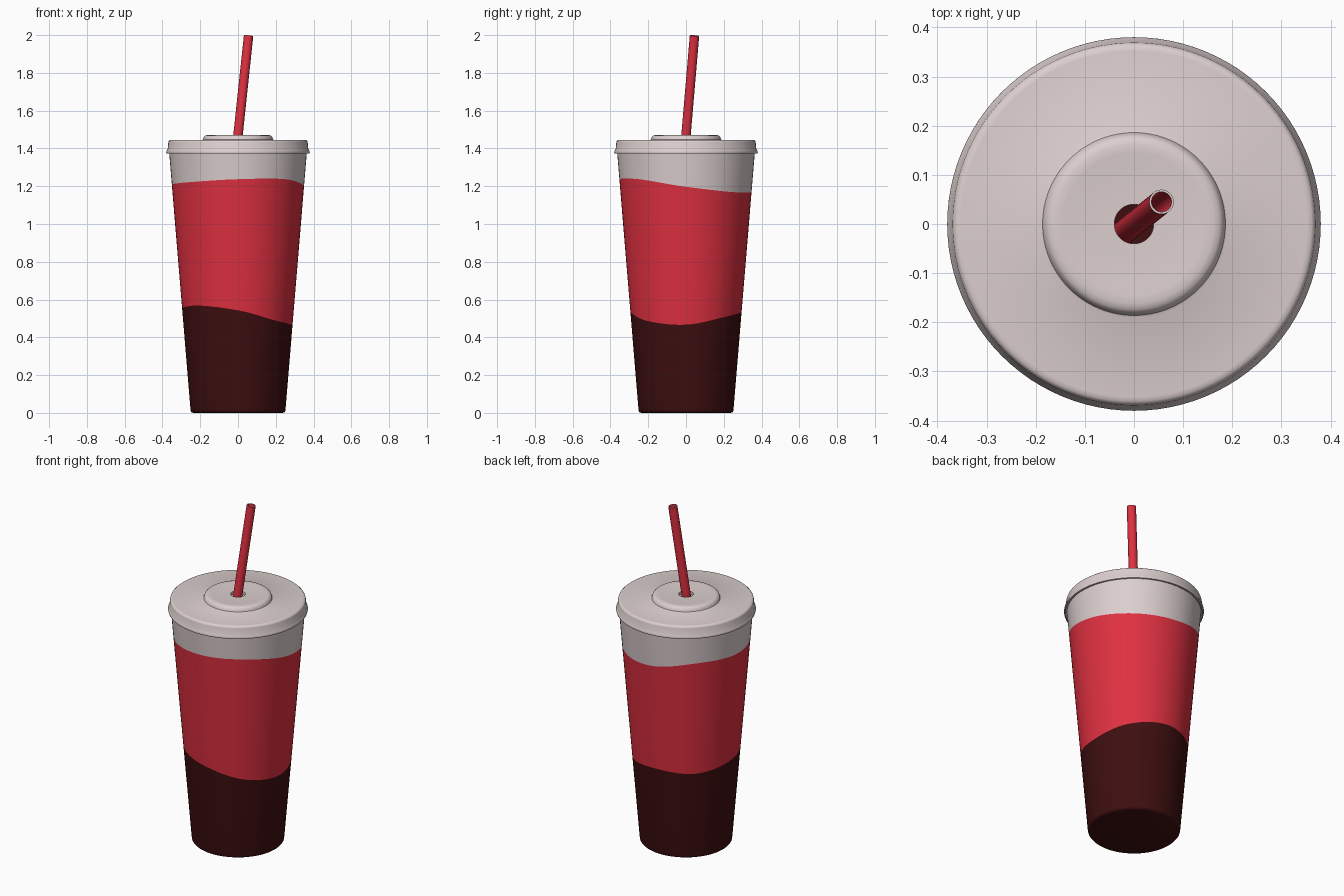
import bpy, bmesh, math
from mathutils import Vector

cube = bpy.data.objects.get("Cube")
if cube:
    bpy.data.objects.remove(cube)


def material(name, rgb):
    m = bpy.data.materials.new(name)
    m.use_nodes = True
    m.diffuse_color = (*rgb, 1)
    m.node_tree.nodes["Principled BSDF"].inputs["Base Color"].default_value = (*rgb, 1)
    return m


pale = material("pale grey", (0.72, 0.62, 0.62))
red = material("red", (0.74, 0.03, 0.052))
dark = material("dark maroon", (0.048, 0.0045, 0.005))


def wave(values):
    """Height around the cup: a smooth closed curve through evenly spaced values."""
    n = len(values)

    def height(angle):
        u = angle / math.tau * n
        i, t = int(u), u % 1
        a, b, c, d = (values[(i + k) % n] for k in (-1, 0, 1, 2))
        return b + t * (c - a + t * (2*a - 5*b + 4*c - d + t * (3*(b - c) + d - a))) / 2
    return height


def lathe(name, rings, materials, bands=None, segments=96):
    """Spin rings given as functions of angle returning (radius, height)."""
    bm = bmesh.new()
    rows = []
    for ring in rings:
        row = []
        for j in range(segments):
            a = math.tau * j / segments
            r, z = ring(a) if callable(ring) else ring
            row.append(bm.verts.new((r * math.cos(a), r * math.sin(a), z)))
        rows.append(row)
    for i, (low, high) in enumerate(zip(rows, rows[1:])):
        for j in range(segments):
            k = (j + 1) % segments
            f = bm.faces.new((low[j], low[k], high[k], high[j]))
            f.material_index = bands[i] if bands else 0
    bmesh.ops.remove_doubles(bm, verts=bm.verts, dist=1e-5)
    mesh = bpy.data.meshes.new(name)
    bm.to_mesh(mesh)
    bm.free()
    for m in materials:
        mesh.materials.append(m)
    ob = bpy.data.objects.new(name, mesh)
    bpy.context.collection.objects.link(ob)
    bpy.ops.object.select_all(action='DESELECT')
    ob.select_set(True)
    bpy.context.view_layer.objects.active = ob
    bpy.ops.object.shade_smooth_by_angle(angle=math.radians(35))
    return ob


def wall(height):
    """Ring on the tapered cup wall, at a fixed or wavy height."""
    def ring(a):
        z = height(a) if callable(height) else height
        return 0.25 + 0.083 * z, z
    return ring


# Cup: tapered shell with wavy colour bands
low_wave = wave([0.467, 0.508, 0.535, 0.525, 0.55, 0.568, 0.543, 0.487])
high_wave = wave([1.197, 1.169, 1.172, 1.213, 1.21, 1.222, 1.237, 1.237])
lathe("cup",
      [(0, 0), (0.236, 0), (0.245, 0.003), (0.25, 0.009), wall(0.02),
       wall(low_wave), wall(high_wave), wall(1.42)],
      [dark, red, pale], [0, 0, 0, 0, 0, 1, 2])

# Lid: flared lip, rounded rim, raised centre and straw hole
lathe("lid",
      [(0.36, 1.378), (0.372, 1.372), (0.378, 1.374), (0.38, 1.38), (0.378, 1.387),
       (0.372, 1.4), (0.369, 1.432), (0.367, 1.439), (0.361, 1.444), (0.352, 1.445),
       (0.19, 1.445), (0.186, 1.447), (0.184, 1.452), (0.181, 1.461), (0.174, 1.468),
       (0.162, 1.471), (0.145, 1.471), (0.12, 1.468), (0.04, 1.468), (0.04, 1.45)],
      [pale])

# Straw: leaning hollow tube with a pale cut end
hole, tip = Vector((0, 0, 1.47)), Vector((0.056, 0.045, 1.997))
axis = (tip - hole).normalized()
length = 1.8
straw = lathe("straw",
              [(0.025, -length), (0.025, 0), (0.0205, 0), (0.0205, -length)],
              [red, pale], [0, 1, 0], segments=32)
straw.location = tip
straw.rotation_euler = axis.to_track_quat('Z', 'Y').to_euler()
